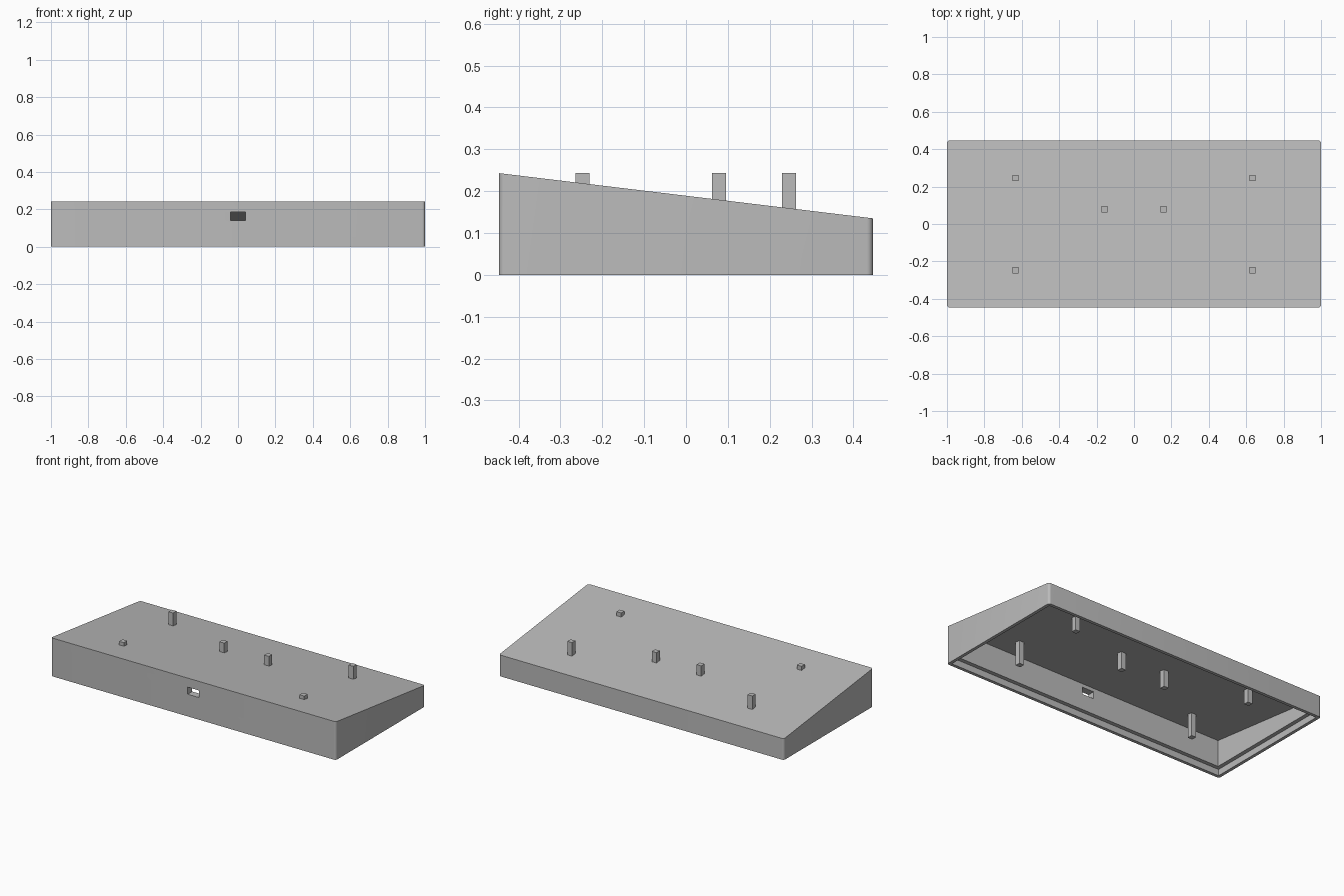
import bpy, bmesh

if "Cube" in bpy.data.objects:
    bpy.data.objects.remove(bpy.data.objects["Cube"], do_unlink=True)

HALF_X, HALF_Y = 1.0, 0.447
FRONT_H, BACK_H = 0.243, 0.135
WALL, LIP, LIP_H, ROOF = 0.045, 0.02, 0.04, 0.03

grey = bpy.data.materials.new("plain grey")
grey.use_nodes = True
colour = (0.5, 0.5, 0.5, 1)
grey.diffuse_color = colour
grey.node_tree.nodes["Principled BSDF"].inputs["Base Color"].default_value = colour


def slope(y):
    """Height of the sloping roof at depth y."""
    return FRONT_H + (BACK_H - FRONT_H) * (y + HALF_Y) / (2 * HALF_Y)


def block(name, centre, size, radius=0, roof_drop=None):
    """Box with optional rounded upright edges and sloping top."""
    bm = bmesh.new()
    bmesh.ops.create_cube(bm, size=1)
    for v in bm.verts:
        v.co = [c + p * s for c, p, s in zip(centre, v.co, size)]
    if radius:
        upright = [e for e in bm.edges
                   if abs(e.verts[0].co.z - e.verts[1].co.z) > size[2] / 2]
        bmesh.ops.bevel(bm, geom=upright, offset=radius, segments=6,
                        profile=0.5, affect='EDGES')
    if roof_drop is not None:
        for v in bm.verts:
            if v.co.z > centre[2]:
                v.co.z = slope(v.co.y) - roof_drop
    bmesh.ops.recalc_face_normals(bm, faces=bm.faces)
    mesh = bpy.data.meshes.new(name)
    bm.to_mesh(mesh)
    bm.free()
    mesh.materials.append(grey)
    obj = bpy.data.objects.new(name, mesh)
    bpy.context.collection.objects.link(obj)
    return obj


def cut(target, cutter):
    """Subtract the cutter and discard it."""
    cutter.hide_render = True
    mod = target.modifiers.new("cut", 'BOOLEAN')
    mod.operation, mod.solver, mod.object = 'DIFFERENCE', 'EXACT', cutter
    bpy.context.view_layer.objects.active = target
    bpy.ops.object.modifier_apply(modifier=mod.name)
    bpy.data.objects.remove(cutter, do_unlink=True)


# Wedge-shaped cover, hollow and open underneath
cover = block("cover", (0, 0, 0.1), (2 * HALF_X, 2 * HALF_Y, 0.2), 0.015, 0)
for v in cover.data.vertices:
    v.co.z = max(v.co.z, 0)
cut(cover, block("cavity", (0, 0, 0.05),
                 (2 * (HALF_X - WALL), 2 * (HALF_Y - WALL), 0.2), 0, ROOF))

# Stepped recess around the bottom rim
cut(cover, block("rim_recess", (0, 0, 0),
                 (2 * (HALF_X - LIP), 2 * (HALF_Y - LIP), 2 * LIP_H)))

# Cable slot through the front wall
cut(cover, block("cable_slot", (0, -HALF_Y, 0.163), (0.08, 0.16, 0.045), 0))

bpy.ops.object.select_all(action='DESELECT')
cover.select_set(True)
bpy.context.view_layer.objects.active = cover
bpy.ops.object.shade_smooth_by_angle(angle=0.5)

# Square posts passing through the roof, mirrored left and right
posts = {"front_post": (0.633, -0.247), "middle_post": (0.157, 0.079),
         "back_post": (0.633, 0.246)}
for name, (x, y) in posts.items():
    for side, sign in (("left", 1), ("right", -1)):
        block(f"{name}_{side}", (sign * x, y, (LIP_H + FRONT_H) / 2),
              (0.033, 0.033, FRONT_H - LIP_H))
